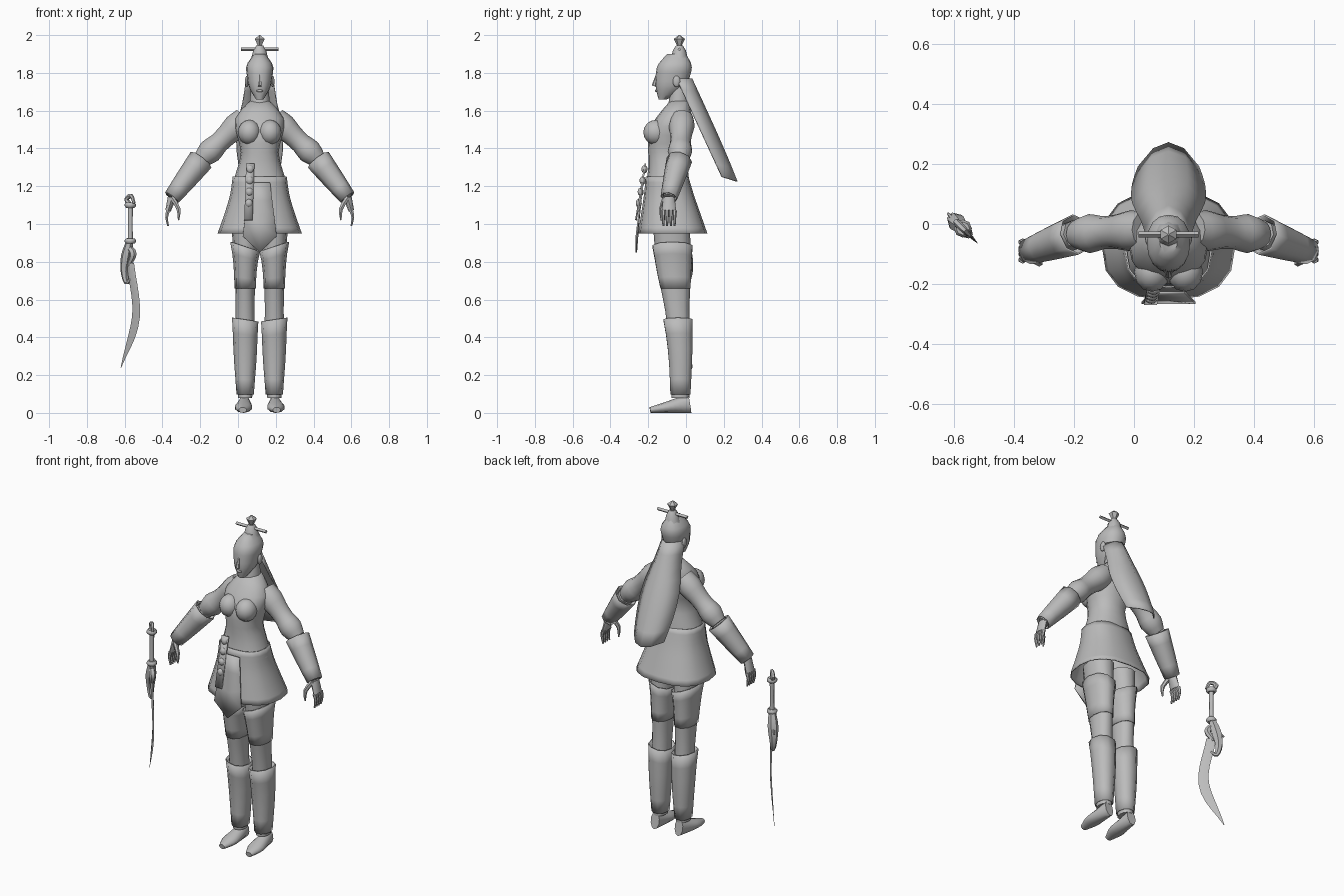
import bpy, bmesh
from math import sin, cos, pi, radians, copysign
from mathutils import Vector

cube = bpy.data.objects.get("Cube")
if cube:
    bpy.data.objects.remove(cube, do_unlink=True)

grey = bpy.data.materials.new("plain grey")
grey.use_nodes = True
COLOUR = (0.5, 0.5, 0.5, 1)
grey.diffuse_color = COLOUR
grey.node_tree.nodes["Principled BSDF"].inputs["Base Color"].default_value = COLOUR

FIGURE_X = 0.115
SWORD_X = -0.57
SIDEWAYS, FORWARD, UP = Vector((1, 0, 0)), Vector((0, -1, 0)), Vector((0, 0, 1))


def blend(keys, t):
    """Smooth value at t along evenly spaced keys."""
    last = len(keys) - 1
    if last == 0:
        return keys[0]
    padded = [keys[0] * 2 - keys[1], *keys, keys[last] * 2 - keys[last - 1]]
    i = min(int(t * last), last - 1)
    f = t * last - i
    a, b, c, d = padded[i:i + 4]
    bend = (a * 2 - b * 5 + c * 4 - d) * f + (b * 3 - a - c * 3 + d) * f * f
    return b + ((c - a) + bend) * (f / 2)


def finish(name, bm, angle=50, thick=0):
    bmesh.ops.recalc_face_normals(bm, faces=bm.faces)
    mesh = bpy.data.meshes.new(name)
    bm.to_mesh(mesh)
    bm.free()
    mesh.materials.append(grey)
    obj = bpy.data.objects.new(name, mesh)
    bpy.context.collection.objects.link(obj)
    if thick:
        shell = obj.modifiers.new("thickness", "SOLIDIFY")
        shell.thickness = thick
        shell.offset = 0
    bpy.ops.object.select_all(action="DESELECT")
    obj.select_set(True)
    bpy.context.view_layer.objects.active = obj
    bpy.ops.object.shade_smooth_by_angle(angle=radians(angle))


def skin(name, rows, closed=True, **look):
    """Bridge rows of points with quads; thick skins stay open."""
    bm = bmesh.new()
    rows = [[bm.verts.new(p + SIDEWAYS * FIGURE_X) for p in row] for row in rows]
    n = len(rows[0])
    for near, far in zip(rows, rows[1:]):
        for i in range(n if closed else n - 1):
            j = (i + 1) % n
            bm.faces.new((near[i], near[j], far[j], far[i]))
    if closed and not look.get("thick"):
        bm.faces.new(rows[0])
        bm.faces.new(rows[-1])
    finish(name, bm, **look)


def loft(name, top, bottom, width, front, back, part=(0, 1), x=0, grow=0, flare=0,
         tilt=0, power=0.9, sides=16, steps=10, **look):
    """Level rings from top to bottom; part picks a stretch of the profile."""
    rows = []
    for k in range(steps + 1):
        f = k / steps
        t = part[0] + (part[1] - part[0]) * f
        extra = grow + flare * (1 - f) ** 3
        w, ahead, behind = (blend(keys, t) + extra for keys in (width, front, back))
        row = []
        for i in range(sides):
            c, s = cos(2 * pi * i / sides), sin(2 * pi * i / sides)
            c, s = (copysign(abs(v) ** power, v) for v in (c, s))
            row.append(Vector((x + w * c, (behind - ahead + (ahead + behind) * s) / 2,
                               top + (bottom - top) * t + tilt * c * (1 - f))))
        rows.append(row)
    skin(name, rows, **look)


def sweep(name, path, radius, depth=None, side=1, ref=FORWARD, sides=8, steps=8, **look):
    """Tube along a smooth path; depth is the radius along ref."""
    spine = [blend(path, k / steps) for k in range(steps + 1)]
    rows = []
    for k, p in enumerate(spine):
        along = (spine[min(k + 1, steps)] - spine[max(k - 1, 0)]).normalized()
        u = (ref - along * ref.dot(along)).normalized()
        v = along.cross(u) * blend(radius, k / steps)
        u = u * blend(depth or radius, k / steps)
        row = [p + u * cos(2 * pi * i / sides) + v * sin(2 * pi * i / sides)
               for i in range(sides)]
        rows.append([Vector((q.x * side, q.y, q.z)) for q in row])
    skin(name, rows, **look)


def ball(name, centre, size):
    bm = bmesh.new()
    bmesh.ops.create_uvsphere(bm, u_segments=12, v_segments=8, radius=1)
    bmesh.ops.scale(bm, vec=size, verts=bm.verts)
    bmesh.ops.translate(bm, vec=Vector(centre) + SIDEWAYS * FIGURE_X, verts=bm.verts)
    finish(name, bm)


def middle(height, ahead):
    return UP * height + FORWARD * ahead


# Head and neck
loft("head", 1.9, 1.66, width=[.03, .07, .067, .055, .02], front=[.1, .15, .16, .16, .145],
     back=[0, .03, .02, -.01, -.1])
sweep("neck", [middle(1.76, .035), middle(1.58, .04)], [.042, .06], sides=12)
sweep("nose", [middle(1.79, .155), middle(1.73, .17)], [.005, .012], sides=6, steps=2)
ball("lips", middle(1.705, .155), (.018, .01, .007))

# Hair bun with its ornament and pin
bun = middle(1.87, .035)
sweep("hair_bun", [bun, bun + UP * .075], [.048, .04, .034, .018], steps=3)
sweep("bun_ornament", [bun + UP * .07, bun + UP * .13], [.01, .02, .03, .003],
      sides=6, steps=3, angle=20)
pin = bun + UP * .055
sweep("hair_pin", [pin - SIDEWAYS * .1, pin + SIDEWAYS * .1], [.01], sides=4, steps=1)

# Long hair sheet, bowed across and pointed at the bottom
rows = []
for k in range(9):
    t = k / 8
    edge = middle(1.77 - .52 * t, .05 - .24 * t)
    half = blend([.07, .09, .12, .12, .1], t)
    rows.append([edge + SIDEWAYS * half * u - middle(.025 * t ** 4, .08) * (1 - u * u)
                 for u in (-1, -.5, 0, .5, 1)])
skin("long_hair", rows, closed=False, thick=.006)

# Torso, skirt and front panel
loft("torso", 1.65, 1.2, width=[.055, .13, .12, .1, .12, .15],
     front=[.085, .16, .2, .2, .2, .215], back=[.02, .03, .02, 0, .01, .02])
loft("skirt", 1.25, .95, width=[.14, .155, .185, .22], front=[.21, .22, .235, .25],
     back=[.01, .04, .075, .11], power=.8, thick=.006)
rows = []
for k in range(4):
    t = k / 3
    hem = middle(1.22 - .285 * t, .228 + .035 * t)
    half = SIDEWAYS * (.055 + .035 * t)
    rows.append([hem - half, hem - UP * .085 * t ** 3, hem + half])
skin("front_panel", rows, closed=False, thick=.008)

# Hanging sash with knots
knot, hang = Vector((-.05, -.215, 1.32)), Vector((-.01, -.05, -.3))
skin("sash", [[knot + hang * t + SIDEWAYS * w for w in (-.022, .022)] for t in (0, .5, 1)],
     closed=False, thick=.009)
for k in range(4):
    ball(f"sash_knot_{k + 1}", knot + hang * (k + .5) / 5, (.02, .016, .022))

# Joints of the left half, measured from the figure's middle
shoulder = Vector((.08, -.02, 1.56))
elbow = Vector((.31, -.035, 1.34))
wrist = Vector((.465, -.09, 1.14))
knuckles = Vector((.485, -.09, 1.07))
heel = Vector((.08, .02, .05))
toe = Vector((.09, -.19, .015))
leg = dict(top=1, bottom=.08, width=[.075, .055, .05, .052, .037],
           front=[.175, .155, .11, .087, .077], back=[.02, .026, .018, .027, .018])

for label, s in (("left", 1), ("right", -1)):
    ball(label + "_bust", (s * .055, -.16, 1.485), (.06, .066, .066))
    ball(label + "_ear", (s * .068, -.05, 1.755), (.01, .02, .03))

    # Arm
    sweep(label + "_sleeve", [shoulder, elbow], [.06, .068, .058, .055, .065, .045],
          side=s, sides=12, steps=10)
    sweep(label + "_forearm", [elbow, wrist], [.05, .045, .03], side=s)
    sweep(label + "_bracer", [elbow, wrist], [.066, .055, .042], side=s, thick=.006, steps=4)

    # Hand
    sweep(label + "_palm", [wrist, knuckles], [.022, .015], depth=[.03, .038], side=s, steps=3)
    for k in range(4):
        root = knuckles + FORWARD * (k - 1.5) * .02
        bend = root + SIDEWAYS * .008 - UP * .035
        sweep(f"{label}_finger_{k + 1}", [root, bend, root - UP * .08], [.012, .005],
              side=s, sides=6, steps=4)
    root = wrist + FORWARD * .02
    bend = root + FORWARD * .02 - SIDEWAYS * .035 - UP * .06
    sweep(label + "_thumb", [root, bend, bend - UP * .06], [.014, .012, .004],
          side=s, sides=6, steps=4)

    # Leg with thigh cuff, shin guard and shoe
    x = s * .077
    loft(label + "_leg", x=x, sides=12, **leg)
    loft(label + "_thigh_cuff", x=x, part=(.13, .37), grow=.003, flare=.01, tilt=s * .025,
         sides=10, steps=4, thick=.005, **leg)
    loft(label + "_shin_guard", x=x, part=(.55, .98), grow=.005, flare=.012, tilt=s * .01,
         sides=10, steps=5, thick=.005, **leg)
    sweep(label + "_shoe", [heel, toe], [.028, .04, .046, .02], depth=[.05, .015],
          side=s, ref=UP, sides=10)


# Curved sword standing beside the figure, turned diagonally
def sword(name, points, radius, **shape):
    path = [Vector((SWORD_X - FIGURE_X + x, -.015 - x, z)) for x, z in points]
    sweep("sword_" + name, path, radius, ref=Vector((1, 1, 0)).normalized(), **shape)


sword("blade", [(0, .79), (.03, .51), (-.05, .24)], [.028, .028, .027, .002],
      depth=[.008, .001], sides=4, steps=10, angle=30)
sword("handle", [(0, 1.1), (0, .9)], [.014, .012, .014], steps=2)
for label, z in (("upper", 1.1), ("lower", .91)):
    sword(label + "_collar", [(0, z + .014), (0, z - .014)], [.022, .03, .03, .022], steps=3)
sword("pommel_hook", [(0, 1.1), (-.02, 1.13), (.005, 1.15), (.02, 1.11)], [.013, .012, .008],
      sides=6, steps=9)
sword("guard", [(0, .92), (-.02, .83), (-.03, .75), (-.02, .69), (0, .71)],
      [.018, .03, .022, .013, .007], sides=6, steps=12)
sword("guard_curl", [(-.01, .88), (.015, .84), (-.01, .78)], [.015, .019, .01], sides=6)
sword("guard_horn", [(-.02, .84), (-.05, .8)], [.012, .004], sides=6, steps=2)
